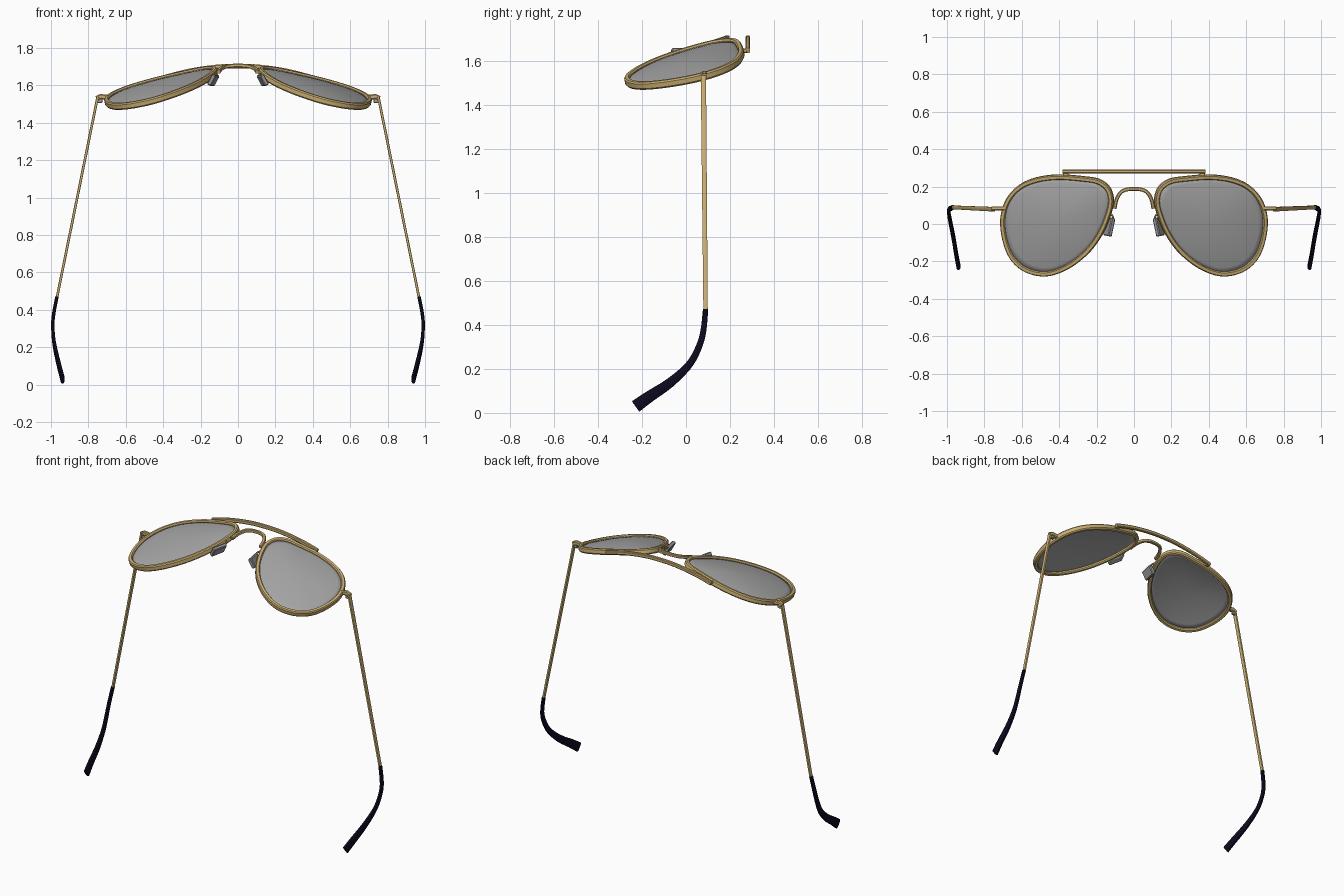
import bpy, bmesh, math
from mathutils import Vector, Matrix

if "Cube" in bpy.data.objects:
    bpy.data.objects.remove(bpy.data.objects["Cube"])


def material(name, rgb):
    m = bpy.data.materials.new(name)
    m.diffuse_color = (*rgb, 1)
    m.use_nodes = True
    m.node_tree.nodes["Principled BSDF"].inputs["Base Color"].default_value = m.diffuse_color
    return m


GOLD = material("gold metal", (0.60, 0.43, 0.17))
GLASS = material("grey lens", (0.38, 0.38, 0.38))
SILVER = material("silver pad", (0.33, 0.33, 0.33))
DARK = material("dark tip", (0.004, 0.003, 0.014))


def finish(name, bm, mat, angle=35):
    bmesh.ops.recalc_face_normals(bm, faces=bm.faces[:])
    me = bpy.data.meshes.new(name)
    bm.to_mesh(me)
    bm.free()
    ob = bpy.data.objects.new(name, me)
    bpy.context.collection.objects.link(ob)
    me.materials.append(mat)
    bpy.ops.object.select_all(action='DESELECT')
    ob.select_set(True)
    bpy.context.view_layer.objects.active = ob
    bpy.ops.object.shade_smooth_by_angle(angle=math.radians(angle))
    return ob


def spline(pts, steps, closed=False):
    """Catmull-Rom through tuples of any length."""
    n, out = len(pts), []
    for i in range(n if closed else n - 1):
        idx = [i - 1, i, i + 1, i + 2]
        idx = [k % n if closed else min(max(k, 0), n - 1) for k in idx]
        a, b, c, d = (pts[k] for k in idx)
        for s in range(steps):
            t = s / steps
            out.append(tuple(0.5 * (2 * q + (r - p) * t + (2 * p - 5 * q + 4 * r - u) * t * t
                                    + (3 * q - p - 3 * r + u) * t ** 3)
                             for p, q, r, u in zip(a, b, c, d)))
    if not closed:
        out.append(tuple(pts[-1]))
    return out


def sweep(name, path, up, mat, closed=False, bevel=0.6):
    """Sweep a chamfered rectangle along (x, y, z, width, height) points."""
    bm, up, n, rings = bmesh.new(), Vector(up), len(path), []
    for i, (x, y, z, w, h) in enumerate(path):
        nxt = path[(i + 1) % n if closed else min(i + 1, n - 1)]
        prv = path[i - 1 if closed else max(i - 1, 0)]
        t = (Vector(nxt[:3]) - Vector(prv[:3])).normalized()
        side = t.cross(up).normalized()
        top = side.cross(t)
        b = bevel
        section = [(1, b), (b, 1), (-b, 1), (-1, b), (-1, -b), (-b, -1), (b, -1), (1, -b)]
        rings.append([bm.verts.new(Vector((x, y, z)) + side * (u * w / 2) + top * (v * h / 2))
                      for u, v in section])
    for i in range(n if closed else n - 1):
        p, q = rings[i], rings[(i + 1) % n]
        for k in range(8):
            bm.faces.new((p[k], p[(k + 1) % 8], q[(k + 1) % 8], q[k]))
    if not closed:
        bm.faces.new(rings[0])
        bm.faces.new(rings[-1])
    return finish(name, bm, mat)


def box(name, loc, size, rot, mat):
    bm = bmesh.new()
    bmesh.ops.create_cube(bm, size=1)
    bmesh.ops.scale(bm, vec=size, verts=bm.verts[:])
    bmesh.ops.bevel(bm, geom=bm.edges[:], offset=min(size) * 0.2, segments=1, affect='EDGES')
    bmesh.ops.transform(bm, matrix=Matrix.Translation(loc) @ rot, verts=bm.verts[:])
    return finish(name, bm, mat, 20)


def plane_z(x, y):
    return 1.68 - 0.24 * abs(x) + 0.20 * y


# Outer outline of one teardrop lens, pulled in to the rim centreline
OUTLINE = [(0.26, 0.252), (0.40, 0.264), (0.525, 0.248), (0.62, 0.205), (0.685, 0.13),
           (0.713, 0.03), (0.703, -0.08), (0.665, -0.18), (0.60, -0.245), (0.515, -0.276),
           (0.43, -0.272), (0.33, -0.228), (0.237, -0.152), (0.168, -0.055),
           (0.125, 0.05), (0.110, 0.13), (0.128, 0.195), (0.18, 0.236)]
CENTRE = Vector((0.42, 0.01))
loop = []
for p in spline(OUTLINE, 4, True):
    d = Vector(p) - CENTRE
    loop.append(CENTRE + d * (1 - 0.013 / d.length))


def lens(name, s):
    bm, rings, count = bmesh.new(), [], 8
    for k in range(1, count + 1):
        r = k / count
        ring = []
        for p in loop:
            q = CENTRE + (p - CENTRE) * r
            ring.append(bm.verts.new((s * q.x, q.y, plane_z(*q) + 0.03 * (1 - r * r))))
        rings.append(ring)
    mid = bm.verts.new((s * CENTRE.x, CENTRE.y, plane_z(*CENTRE) + 0.03))
    n = len(loop)
    for i in range(n):
        j = (i + 1) % n
        bm.faces.new((mid, rings[0][i], rings[0][j]))
        for a, b in zip(rings, rings[1:]):
            bm.faces.new((a[i], b[i], b[j], a[j]))
    ob = finish(name, bm, GLASS, 60)
    mod = ob.modifiers.new("thickness", 'SOLIDIFY')
    mod.thickness = 0.008
    mod.offset = 0


# Centreline of a temple tip: x, y, z, breadth, thickness
TIP = [(0.968, 0.089, 0.47, 0.024, 0.018), (0.988, 0.077, 0.36, 0.027, 0.018),
       (0.989, 0.050, 0.28, 0.030, 0.018), (0.981, 0.007, 0.21, 0.034, 0.019),
       (0.965, -0.075, 0.135, 0.044, 0.020), (0.950, -0.165, 0.075, 0.052, 0.020),
       (0.938, -0.228, 0.030, 0.058, 0.020)]

for s, side in ((-1, "left"), (1, "right")):
    def flip(pts):
        return [(s * p[0], *p[1:]) for p in pts]

    # Rim and lens
    sweep(side + "_rim", [(s * p.x, p.y, plane_z(*p), 0.026, 0.036) for p in loop],
          (0.24 * s, -0.20, 1), GOLD, closed=True)
    lens(side + "_lens", s)

    # End piece, hinge and temple arm
    sweep(side + "_end_piece", flip([(0.695, 0.083, 1.535, 0.022, 0.028),
                                     (0.735, 0.083, 1.540, 0.022, 0.028),
                                     (0.757, 0.083, 1.530, 0.022, 0.026)]), (0, 0, 1), GOLD)
    box(side + "_hinge", (s * 0.738, 0.083, 1.518), (0.026, 0.016, 0.024), Matrix(), SILVER)
    sweep(side + "_temple", flip([(0.750, 0.079, 1.54, 0.024, 0.014),
                                  (0.969, 0.089, 0.46, 0.020, 0.014)]), (1, 0, 0), GOLD, bevel=0.75)
    sweep(side + "_temple_tip", flip(spline(TIP, 3)), (1, 0, 0), DARK)

    # Nose pad with its wire
    rot = Matrix.Rotation(math.radians(12 * s), 4, 'Z') @ Matrix.Rotation(math.radians(-28 * s), 4, 'Y')
    box(side + "_nose_pad", (s * 0.132, -0.015, 1.628), (0.024, 0.10, 0.062), rot, SILVER)
    wire = [(0.130, 0.06, 1.662, 0.01, 0.01), (0.112, 0.035, 1.655, 0.01, 0.01),
            (0.126, -0.005, 1.635, 0.01, 0.01)]
    sweep(side + "_pad_wire", flip(spline(wire, 4)), (0, 0, 1), GOLD)

# Arched nose bridge
half = [(0.103, 0.085, 1.672), (0.092, 0.135, 1.688), (0.066, 0.173, 1.700), (0.030, 0.186, 1.705)]
arch = [(-x, y, z, 0.020, 0.020) for x, y, z in half] + [(0, 0.187, 1.706, 0.020, 0.020)] \
    + [(x, y, z, 0.020, 0.020) for x, y, z in reversed(half)]
sweep("bridge", spline(arch, 4), (0, 0, 1), GOLD)

# Brow bar, straight from above and bowed from the front
bar = [(x, 0.281, z, 0.020, 0.024) for x, z in
       ((-0.38, 1.647), (-0.26, 1.677), (-0.12, 1.698), (0, 1.703),
        (0.12, 1.698), (0.26, 1.677), (0.38, 1.647))]
sweep("brow_bar", spline(bar, 4), (0, 0, 1), GOLD)
for s, side in ((-1, "left"), (1, "right")):
    box(side + "_bar_joint", (s * 0.365, 0.265, 1.646), (0.03, 0.03, 0.02), Matrix(), GOLD)
